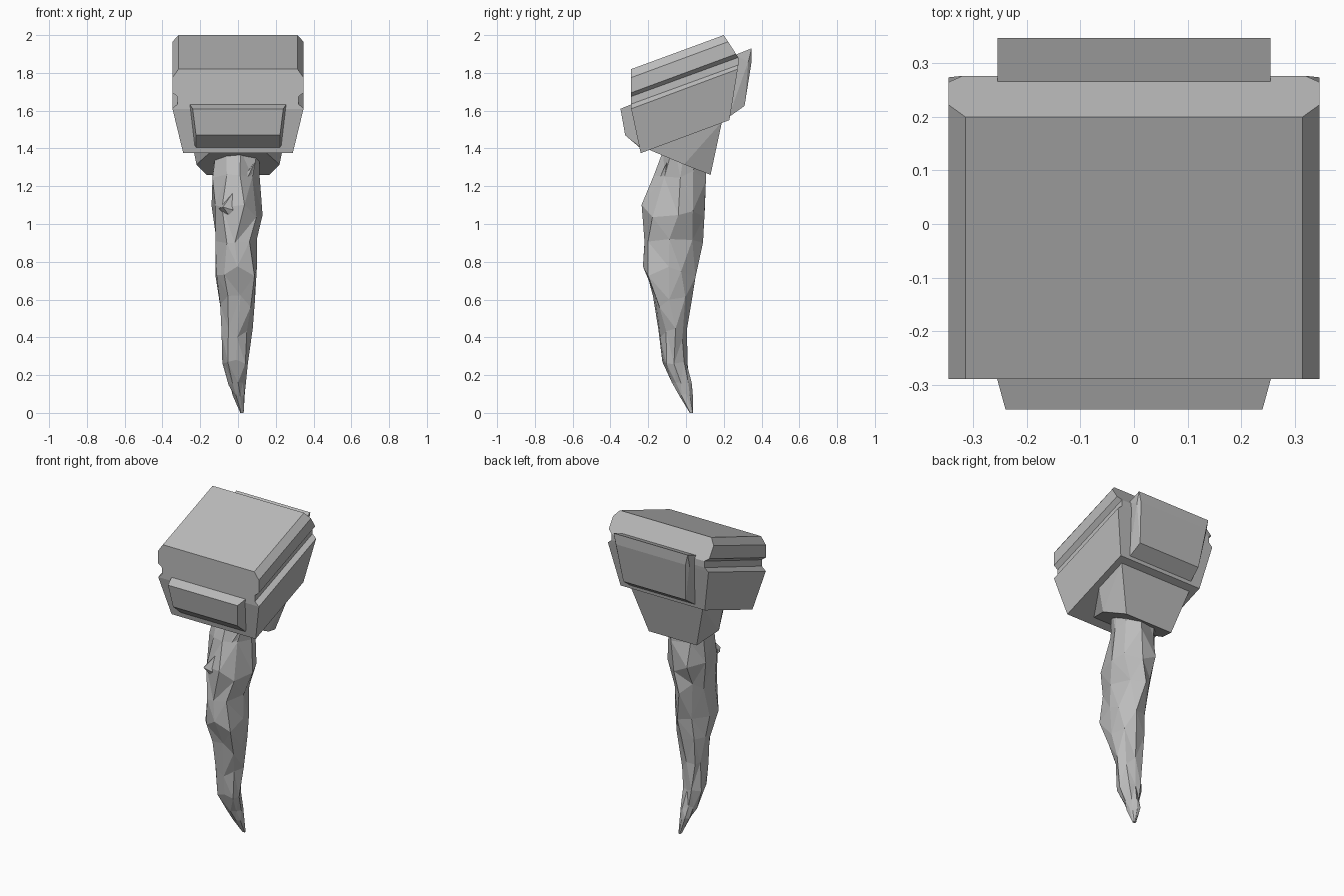
import bpy, bmesh, math, random
from mathutils import Vector

random.seed(4)
if "Cube" in bpy.data.objects:
    bpy.data.objects.remove(bpy.data.objects["Cube"])

grey = bpy.data.materials.new("plain grey")
grey.use_nodes = True
COLOUR = (0.5, 0.5, 0.5, 1)
grey.diffuse_color = COLOUR
grey.node_tree.nodes["Principled BSDF"].inputs["Base Color"].default_value = COLOUR


def finish(name, bm):
    bmesh.ops.recalc_face_normals(bm, faces=bm.faces)
    mesh = bpy.data.meshes.new(name)
    bm.to_mesh(mesh)
    bm.free()
    mesh.materials.append(grey)
    obj = bpy.data.objects.new(name, mesh)
    bpy.context.collection.objects.link(obj)
    return obj


def loft(name, rings):
    """Skin closed rings of points and cap both ends."""
    bm = bmesh.new()
    loops = [[bm.verts.new(p) for p in ring] for ring in rings]
    for a, b in zip(loops, loops[1:]):
        for i in range(len(a)):
            j = (i + 1) % len(a)
            bm.faces.new((a[i], a[j], b[j], b[i]))
    bm.faces.new(loops[0])
    bm.faces.new(loops[-1])
    return finish(name, bm)


def hull(name, half_points):
    """Convex block from points mirrored across x."""
    bm = bmesh.new()
    for x, y, z in half_points:
        for side in (-1, 1):
            bm.verts.new((side * x, y, z))
    bmesh.ops.convex_hull(bm, input=bm.verts)
    bmesh.ops.dissolve_limit(bm, angle_limit=math.radians(2),
                             verts=bm.verts, edges=bm.edges)
    return finish(name, bm)


# Tilted head: half width, front (y, z), back (y, z) from top to bottom
levels = [
    (0.315, (-0.29, 1.82), (0.20, 2.00)),
    (0.347, (-0.29, 1.775), (0.223, 1.965)),
    (0.347, (-0.29, 1.695), (0.265, 1.90)),
    (0.32, (-0.29, 1.675), (0.277, 1.882)),
    (0.32, (-0.29, 1.635), (0.277, 1.842)),
    (0.347, (-0.29, 1.61), (0.274, 1.82)),
    (0.29, (-0.24, 1.375), (0.23, 1.55)),
]
loft("head", [[(-w, *f), (w, *f), (w, *b), (-w, *b)] for w, f, b in levels])

# Raised plates on the front and back of the head
hull("front_plate", [
    (0.24, -0.347, 1.61), (0.222, -0.322, 1.47), (0.222, -0.24, 1.40),
    (0.257, -0.285, 1.635), (0.23, -0.24, 1.41)])
hull("back_plate", [
    (0.255, 0.26, 1.895), (0.255, 0.348, 1.93), (0.24, 0.348, 1.865),
    (0.255, 0.33, 1.86), (0.215, 0.31, 1.625), (0.225, 0.225, 1.565)])

# Wedge-shaped collar under the head
hull("collar", [
    (0.165, 0.13, 1.26), (0.22, -0.01, 1.315), (0.13, -0.20, 1.395),
    (0.25, 0.19, 1.54), (0.25, -0.01, 1.465)])

# Gnarled shaft: z, x range, y range of each ring
SIDES = 9
shaft = [
    (1.42, -0.11, 0.11, -0.12, 0.11),
    (1.26, -0.135, 0.115, -0.17, 0.105),
    (1.07, -0.14, 0.13, -0.235, 0.10),
    (0.93, -0.12, 0.10, -0.22, 0.09),
    (0.75, -0.12, 0.10, -0.228, 0.05),
    (0.59, -0.10, 0.09, -0.175, 0.03),
    (0.42, -0.087, 0.078, -0.147, 0.005),
    (0.27, -0.083, 0.052, -0.125, 0.008),
    (0.16, -0.05, 0.042, -0.075, 0.03),
    (0.10, -0.03, 0.036, -0.035, 0.036),
    (0.0, 0.012, 0.03, 0.02, 0.038),
]


def fit(values, low, high):
    a, b = min(values), max(values)
    return [low + (v - a) / (b - a) * (high - low) for v in values]


rings = []
for z, x0, x1, y0, y1 in shaft:
    polar = []
    for i in range(SIDES):
        angle = math.tau * (i + random.uniform(-0.2, 0.2)) / SIDES
        polar.append((random.uniform(0.82, 1.08), angle))
    xs = fit([r * math.cos(a) for r, a in polar], x0, x1)
    ys = fit([r * math.sin(a) for r, a in polar], y0, y1)
    wobble = 0.0 if z < 0.05 else 0.035 if z > 0.3 else 0.012
    rings.append([(x, y, z + random.uniform(-wobble, wobble))
                  for x, y in zip(xs, ys)])
shaft_obj = loft("shaft", rings)

# Break the shaft into flat triangular facets
bm = bmesh.new()
bm.from_mesh(shaft_obj.data)
bmesh.ops.triangulate(bm, faces=bm.faces, quad_method='SHORT_EDGE')
bm.to_mesh(shaft_obj.data)
bm.free()

# Small splintered ridge on the front of the shaft
bm = bmesh.new()
for p in ((-0.10, -0.19, 1.08), (-0.03, -0.215, 1.075), (0.0, -0.17, 0.98),
          (0.09, -0.10, 1.33), (-0.08, -0.225, 1.09), (-0.04, -0.12, 1.05)):
    bm.verts.new(Vector(p))
bmesh.ops.convex_hull(bm, input=bm.verts)
finish("shaft_ridge", bm)
